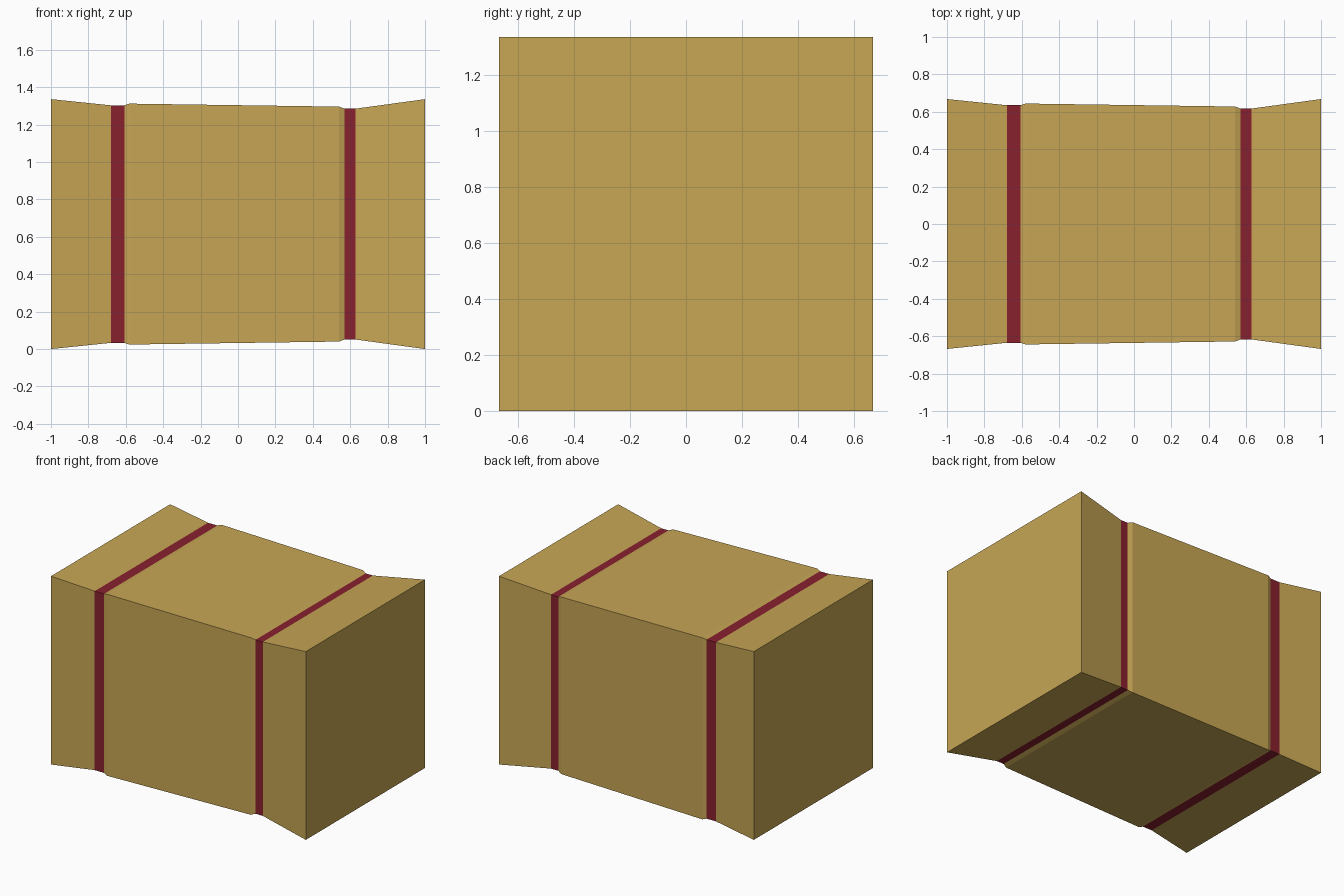
import bpy, bmesh

if "Cube" in bpy.data.objects:
    bpy.data.objects.remove(bpy.data.objects["Cube"])

HALF = 0.668  # half of the square end, also the centre height

# Lengthwise profile: (x, half size of the square section)
PROFILE = [(-1.0, HALF), (-0.68, 0.635), (-0.607, 0.635), (-0.58, 0.644),
           (0.54, 0.628), (0.57, 0.617), (0.627, 0.617), (1.0, HALF)]
BANDS = {1, 5}  # profile segments covered by twine


def material(name, color):
    m = bpy.data.materials.new(name)
    m.diffuse_color = color
    m.use_nodes = True
    m.node_tree.nodes["Principled BSDF"].inputs["Base Color"].default_value = m.diffuse_color
    return m


mesh = bpy.data.meshes.new("straw_bale")
mesh.materials.append(material("straw", (0.57, 0.38, 0.09, 1)))
mesh.materials.append(material("red_twine", (0.25, 0.015, 0.028, 1)))

# Bale: square rings lofted along x
bm = bmesh.new()
rings = [[bm.verts.new((x, sy * h, HALF + sz * h))
          for sy, sz in ((-1, -1), (1, -1), (1, 1), (-1, 1))]
         for x, h in PROFILE]
for i, (a, b) in enumerate(zip(rings, rings[1:])):
    for j in range(4):
        k = (j + 1) % 4
        f = bm.faces.new((a[j], a[k], b[k], b[j]))
        f.material_index = int(i in BANDS)

# Flat ends
bm.faces.new(rings[0])
bm.faces.new(rings[-1])
bmesh.ops.recalc_face_normals(bm, faces=bm.faces)
bm.to_mesh(mesh)
bm.free()

bpy.context.collection.objects.link(bpy.data.objects.new("straw_bale", mesh))
